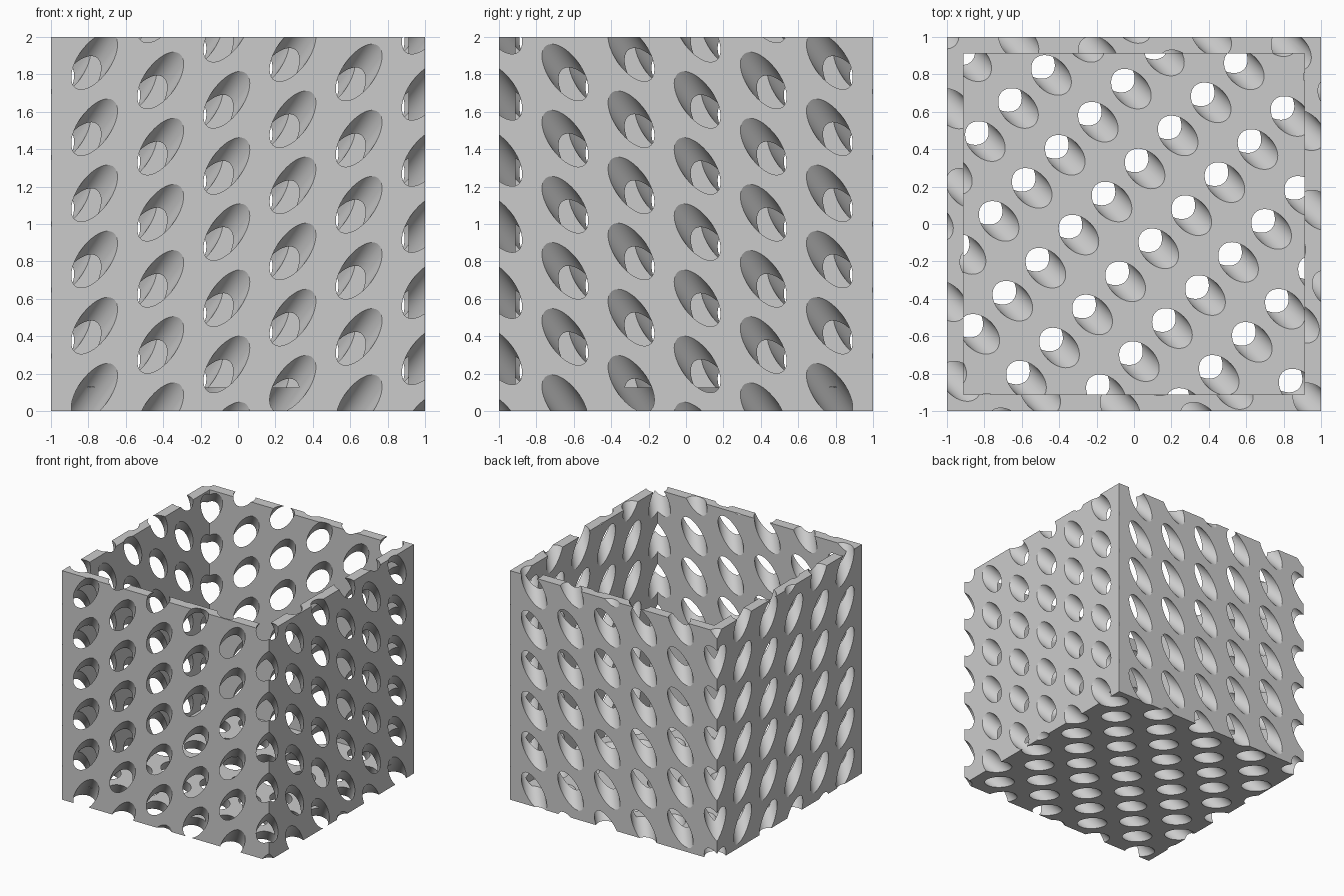
import bpy, bmesh
from math import radians
from mathutils import Matrix, Vector

SIZE, WALL = 2.0, 0.125      # outer side, wall and floor thickness
PITCH, RADIUS = 0.25, 0.0875  # spacing and radius of the slanted bores
SEGMENTS = 48

old = bpy.data.objects.get("Cube")
if old:
    bpy.data.objects.remove(old, do_unlink=True)


def make_material(name, colour):
    mat = bpy.data.materials.new(name)
    mat.use_nodes = True
    mat.diffuse_color = colour
    mat.node_tree.nodes["Principled BSDF"].inputs["Base Color"].default_value = colour
    return mat


def make_object(name, bm):
    bmesh.ops.recalc_face_normals(bm, faces=bm.faces)
    mesh = bpy.data.meshes.new(name)
    bm.to_mesh(mesh)
    bm.free()
    obj = bpy.data.objects.new(name, mesh)
    bpy.context.collection.objects.link(obj)
    return obj


# Open-topped box: inset the top face and push it down to the floor
bm = bmesh.new()
bmesh.ops.create_cube(bm, size=SIZE, matrix=Matrix.Translation((0, 0, SIZE / 2)))
top = max(bm.faces, key=lambda f: f.calc_center_median().z)
bmesh.ops.inset_region(bm, faces=[top], thickness=WALL)
pushed = bmesh.ops.extrude_face_region(bm, geom=[top])["geom"]
floor_verts = [g for g in pushed if isinstance(g, bmesh.types.BMVert)]
bmesh.ops.translate(bm, verts=floor_verts, vec=(0, 0, WALL - SIZE))
if top.is_valid:
    bmesh.ops.delete(bm, geom=[top], context="FACES_ONLY")
box = make_object("perforated_box", bm)
box.data.materials.append(make_material("light grey", (0.6, 0.6, 0.6, 1)))

# Square lattice of parallel bores, tilted 45 degrees along a diagonal
across = Vector((1, 1, 0)).normalized()
down = Vector((1, -1, -(2 ** 0.5))).normalized()
axis = across.cross(down)
turn = Matrix((across, down, axis)).transposed().to_4x4()
centre = Vector((0, 0, SIZE / 2))
bm = bmesh.new()
for i in range(-6, 7):
    for j in range(-7, 8):
        place = Matrix.Translation(centre + PITCH * (i * across + j * down))
        bmesh.ops.create_cone(bm, cap_ends=True, segments=SEGMENTS,
                              radius1=RADIUS, radius2=RADIUS, depth=2 * SIZE,
                              matrix=place @ turn)
bores = make_object("bore_cutter", bm)
bores.hide_render = True

# Cut the bores through every wall and the floor
cut = box.modifiers.new("bores", "BOOLEAN")
cut.operation = "DIFFERENCE"
cut.solver = "MANIFOLD"
cut.object = bores
bpy.ops.object.select_all(action="DESELECT")
box.select_set(True)
bpy.context.view_layer.objects.active = box
bpy.ops.object.modifier_apply(modifier=cut.name)
bpy.data.objects.remove(bores, do_unlink=True)
bpy.ops.object.shade_smooth_by_angle(angle=radians(30))
